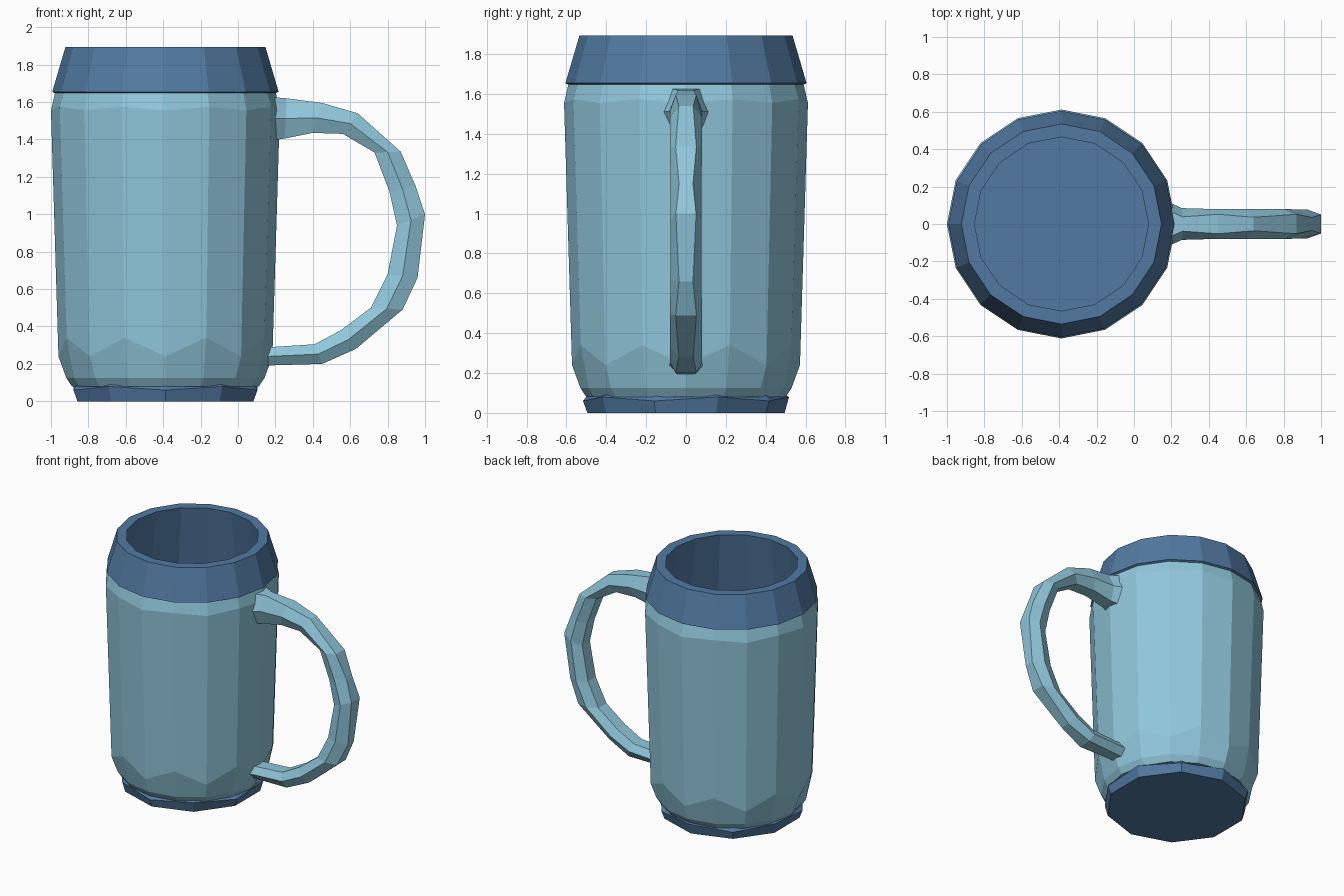
import bpy, bmesh, math
from mathutils import Vector

if "Cube" in bpy.data.objects:
    bpy.data.objects.remove(bpy.data.objects["Cube"])

CX = -0.388      # axis of the mug


def material(name, rgb):
    m = bpy.data.materials.new(name)
    m.diffuse_color = (*rgb, 1)
    m.use_nodes = True
    m.node_tree.nodes["Principled BSDF"].inputs["Base Color"].default_value = m.diffuse_color
    return m


light_blue = material("light_blue", (0.28, 0.57, 0.71))
dark_blue = material("dark_blue", (0.084, 0.195, 0.36))


def skin(name, rings, mat, cap_start=False, cap_end=False):
    """Join equal rings of points into one flat-shaded surface."""
    bm = bmesh.new()
    rows = [[bm.verts.new(p) for p in ring] for ring in rings]
    n = len(rows[0])
    for a, b in zip(rows, rows[1:]):
        for i in range(n):
            j = (i + 1) % n
            bm.faces.new((a[i], a[j], b[j], b[i]))
    if cap_start:
        bm.faces.new(rows[0][::-1])
    if cap_end:
        bm.faces.new(rows[-1])
    bmesh.ops.recalc_face_normals(bm, faces=bm.faces)
    me = bpy.data.meshes.new(name)
    bm.to_mesh(me)
    bm.free()
    me.materials.append(mat)
    ob = bpy.data.objects.new(name, me)
    bpy.context.collection.objects.link(ob)
    return ob


def circle(r, z, n=16, dip=0.0, turn=0.0):
    """Ring of corners; dip raises and lowers every other corner."""
    ring = []
    for i in range(n):
        a = math.pi + math.tau * (i + turn) / n
        ring.append((CX + r * math.cos(a), r * math.sin(a), z + dip * (1 if i % 2 else -1)))
    return ring


# Body: tapered barrel with chamfered shoulder and faceted foot
skin("body", [circle(0.50, 0.08), circle(0.53, 0.125), circle(0.572, 0.29, dip=0.05),
              circle(0.612, 1.565, dip=0.01), circle(0.59, 1.65)], light_blue,
     cap_start=True)

# Base disc
skin("base", [circle(0.495, 0.0, 10, turn=0.5), circle(0.517, 0.07, 10, 0.01, 0.5),
              circle(0.49, 0.095, 10, turn=0.5)], dark_blue, True, True)

# Rim band and hollow interior, which widens below the lip
skin("rim_and_interior", [circle(0.585, 1.645), circle(0.605, 1.655), circle(0.535, 1.893),
                          circle(0.465, 1.893), circle(0.565, 1.25),
                          circle(0.545, 0.32), circle(0.49, 0.15)],
     dark_blue, cap_end=True)

# Handle: hexagonal section swept between outer and inner side points (x, z, x, z, half width)
sections = [(0.14, 1.63, 0.14, 1.39, 0.14), (0.26, 1.62, 0.25, 1.405, 0.085),
            (0.45, 1.595, 0.40, 1.435, 0.08), (0.64, 1.54, 0.56, 1.43, 0.08),
            (0.87, 1.335, 0.73, 1.33, 0.08), (0.95, 1.15, 0.81, 1.12, 0.078),
            (1.00, 1.00, 0.85, 0.94, 0.078), (0.96, 0.66, 0.80, 0.68, 0.078),
            (0.88, 0.49, 0.71, 0.50, 0.08), (0.63, 0.28, 0.55, 0.38, 0.08),
            (0.45, 0.20, 0.41, 0.305, 0.08), (0.10, 0.19, 0.10, 0.285, 0.085)]
rings = []
for k, (ox, oz, ix, iz, w) in enumerate(sections):
    o, i = Vector((ox, 0, oz)), Vector((ix, 0, iz))
    e = 0.45 if k % 2 else 0.65     # outer edge width alternates for the carved look
    hexagon = ((0, e), (0.5, 1), (1, 0.6), (1, -0.6), (0.5, -1), (0, -e))
    rings.append([o.lerp(i, t) + Vector((0, y * w, 0)) for t, y in hexagon])
skin("handle", rings, light_blue, True, True)
